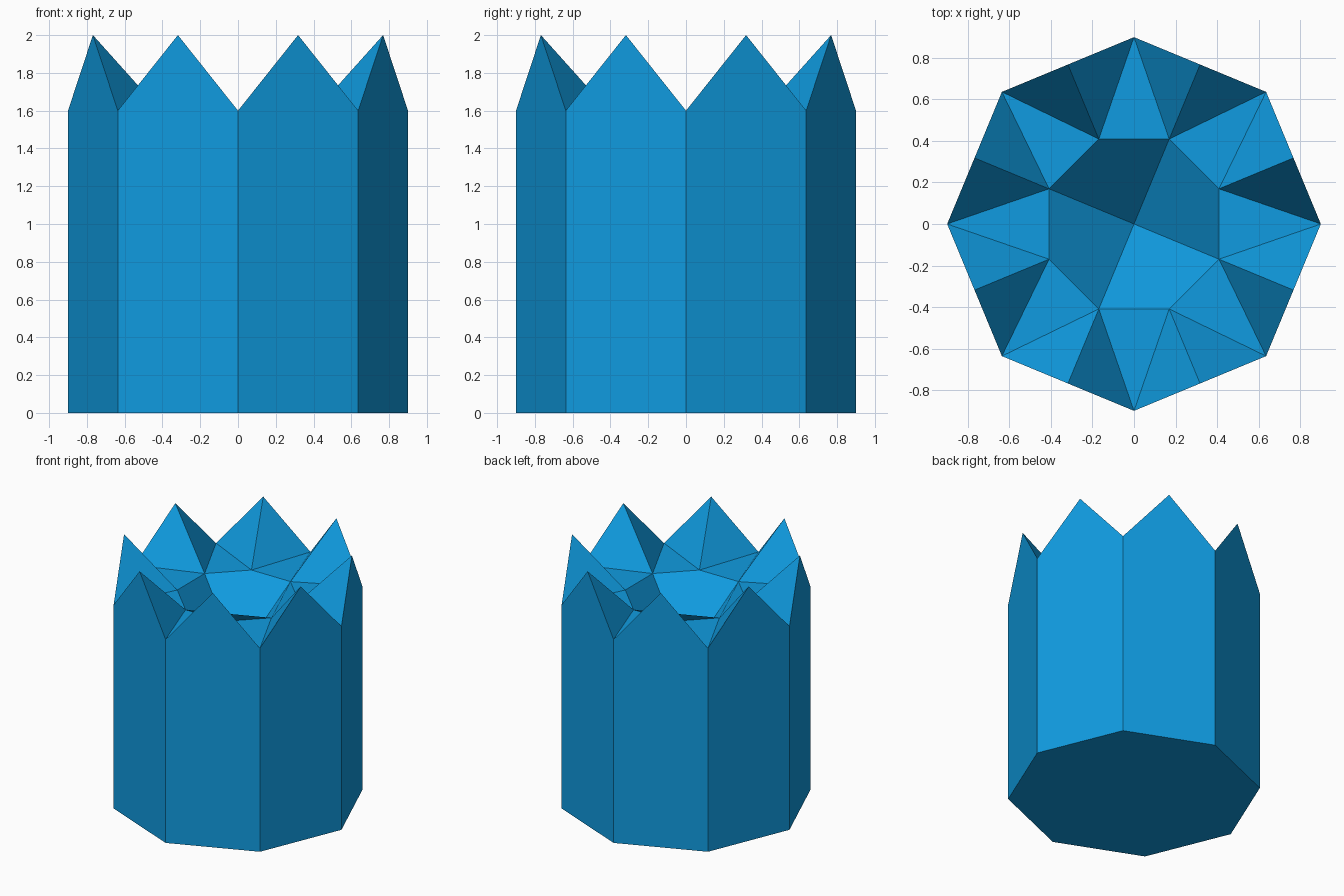
import bpy, bmesh
from math import cos, sin, pi

if "Cube" in bpy.data.objects:
    bpy.data.objects.remove(bpy.data.objects["Cube"])

N = 8
R = 0.9
bm = bmesh.new()

def ring(radius, z, half=0.0):
    """Eight vertices on a circle, optionally turned by half a step."""
    return [bm.verts.new((radius * cos((i + half) * 2 * pi / N),
                          radius * sin((i + half) * 2 * pi / N), z)) for i in range(N)]

base = ring(R, 0)
valley = ring(R, 1.6)
peak = ring(R * cos(pi / N), 2.0, 0.5)
inner = ring(0.443, 1.6, 0.5)
centre = bm.verts.new((0, 0, 1.1))

bm.faces.new(base[::-1])
for i in range(N):
    j = (i + 1) % N
    # pointed outer wall
    bm.faces.new((base[i], base[j], valley[j], peak[i], valley[i]))
    # sloping sides behind each point
    bm.faces.new((valley[i], peak[i], inner[i]))
    bm.faces.new((peak[i], valley[j], inner[i]))
    # flat wedge between two points
    bm.faces.new((inner[i], valley[j], inner[j]))

# sunken pit of four folded quads
for i in range(1, N, 2):
    bm.faces.new((inner[i], inner[(i + 1) % N], inner[(i + 2) % N], centre))

bm.normal_update()
mesh = bpy.data.meshes.new("crown_column")
bm.to_mesh(mesh)
bm.free()
column = bpy.data.objects.new("crown_column", mesh)
bpy.context.collection.objects.link(column)

mat = bpy.data.materials.new("blue")
mat.diffuse_color = (0.005, 0.33, 0.75, 1)
mat.use_nodes = True
mat.node_tree.nodes["Principled BSDF"].inputs["Base Color"].default_value = mat.diffuse_color
mesh.materials.append(mat)
